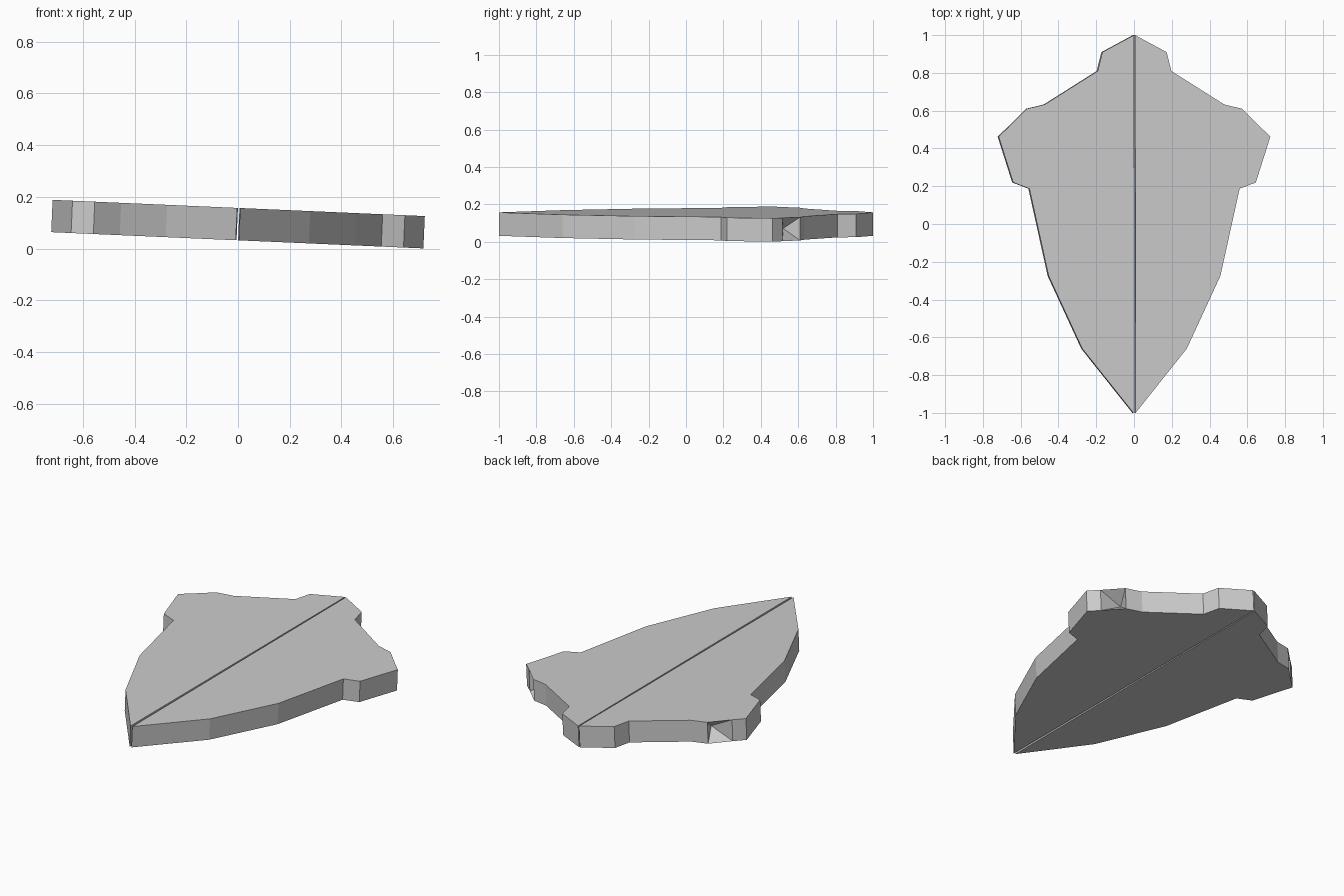
import bpy
import bmesh
from math import radians
from mathutils import Matrix, Vector

cube = bpy.data.objects.get("Cube")
if cube:
    bpy.data.objects.remove(cube, do_unlink=True)

THICKNESS = 0.125
TILT = Matrix.Translation((0, 0, 0.0945)) @ Matrix.Rotation(radians(2.5), 4, "Y")

# Half outline, from the back tip round to the front tip
OUTLINE = [
    (0.003, 1.0), (0.17, 0.91), (0.195, 0.81), (0.475, 0.633),
    (0.57, 0.61), (0.665, 0.515), (0.72, 0.463), (0.643, 0.22),
    (0.557, 0.187), (0.455, -0.275), (0.277, -0.66), (0.006, -1.0),
]
NOTCH_WALL = 4          # outline segment that holds the shoulder notch
NOTCH_DEPTH = Vector((0.53, 0.52, 0.0))

stone = bpy.data.materials.new("plain grey")
stone.use_nodes = True
grey = (0.6, 0.6, 0.6, 1.0)
stone.diffuse_color = grey
stone.node_tree.nodes["Principled BSDF"].inputs["Base Color"].default_value = grey


def half_plate(name, side):
    bm = bmesh.new()
    low, high = ([bm.verts.new((side * x, y, z)) for x, y in OUTLINE]
                 for z in (-THICKNESS / 2, THICKNESS / 2))
    # Caps and side walls
    bm.faces.new(low)
    bm.faces.new(high)
    count = len(OUTLINE)
    walls = []
    for i in range(count):
        j = (i + 1) % count
        walls.append(bm.faces.new((low[i], low[j], high[j], high[i])))
    # Shoulder notch sunk into the wall
    centre = bmesh.ops.poke(bm, faces=[walls[NOTCH_WALL]])["verts"][0]
    centre.co = (side * NOTCH_DEPTH.x, NOTCH_DEPTH.y, 0)
    bmesh.ops.recalc_face_normals(bm, faces=bm.faces)
    bm.transform(TILT)
    mesh = bpy.data.meshes.new(name)
    bm.to_mesh(mesh)
    bm.free()
    mesh.materials.append(stone)
    bpy.context.collection.objects.link(bpy.data.objects.new(name, mesh))


half_plate("left_half_plate", 1)
half_plate("right_half_plate", -1)
